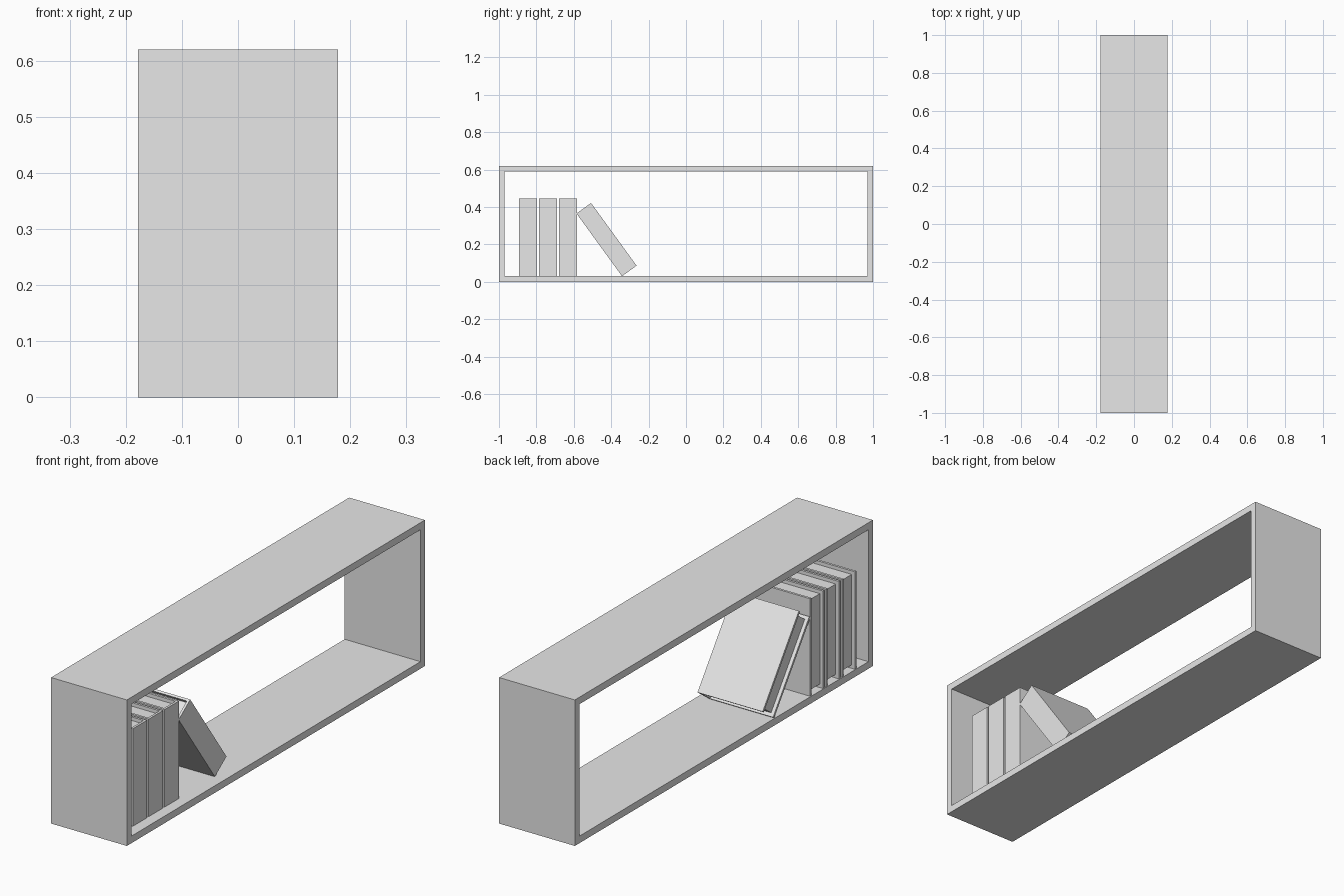
import bpy
import bmesh
import math
from mathutils import Matrix

cube = bpy.data.objects.get("Cube")
if cube:
    bpy.data.objects.remove(cube, do_unlink=True)

# Single plain grey finish
GREY = (0.8, 0.8, 0.8, 1)
grey = bpy.data.materials.new("plain grey")
grey.use_nodes = True
grey.diffuse_color = GREY
grey.node_tree.nodes["Principled BSDF"].inputs["Base Color"].default_value = GREY


def finish(name, bm):
    bmesh.ops.recalc_face_normals(bm, faces=bm.faces)
    mesh = bpy.data.meshes.new(name)
    bm.to_mesh(mesh)
    bm.free()
    mesh.materials.append(grey)
    obj = bpy.data.objects.new(name, mesh)
    bpy.context.scene.collection.objects.link(obj)
    return obj


def prism(name, outline, z0, z1):
    """Extrude an XY outline from z0 up to z1."""
    bm = bmesh.new()
    face = bm.faces.new([bm.verts.new((x, y, z0)) for x, y in outline])
    top = bmesh.ops.extrude_face_region(bm, geom=[face])["geom"]
    verts = [v for v in top if isinstance(v, bmesh.types.BMVert)]
    bmesh.ops.translate(bm, verts=verts, vec=(0, 0, z1 - z0))
    return finish(name, bm)


# Open box shelf: a rectangular ring running along y
HALF_X, HEIGHT, BOARD = 0.178, 0.62, 0.03


def rect(bm, x, inset):
    y, low, high = 1 - inset, inset, HEIGHT - inset
    return [bm.verts.new((x, a, b)) for a, b in ((-y, low), (y, low), (y, high), (-y, high))]


bm = bmesh.new()
rings = [rect(bm, HALF_X, 0), rect(bm, HALF_X, BOARD),
         rect(bm, -HALF_X, BOARD), rect(bm, -HALF_X, 0)]
for r in range(4):
    a, b = rings[r], rings[(r + 1) % 4]
    for i in range(4):
        j = (i + 1) % 4
        bm.faces.new((a[i], a[j], b[j], b[i]))
finish("shelf_frame", bm)

# Books: a wrapped cover with a recessed page block
THICK, TALL, COVER, RECESS = 0.096, 0.414, 0.01, 0.015
SPINE, FORE = 0.131, -0.175


def book(name, y, tilt=0):
    inner = SPINE - COVER
    far = THICK - COVER
    cover = prism(name + "_cover", [
        (FORE, 0), (SPINE, 0), (SPINE, THICK), (FORE, THICK),
        (FORE, far), (inner, far), (inner, COVER), (FORE, COVER)], 0, TALL)
    pages = prism(name + "_pages", [
        (FORE + RECESS, COVER), (inner, COVER), (inner, far), (FORE + RECESS, far)],
        RECESS, TALL - RECESS)
    for part in (cover, pages):
        part.matrix_world = Matrix.Translation((0, y, BOARD)) @ Matrix.Rotation(tilt, 4, "X")


for n in range(3):
    book(f"upright_book_{n + 1}", -0.893 + n * 0.107)
book("leaning_book", -0.342, math.radians(36))
